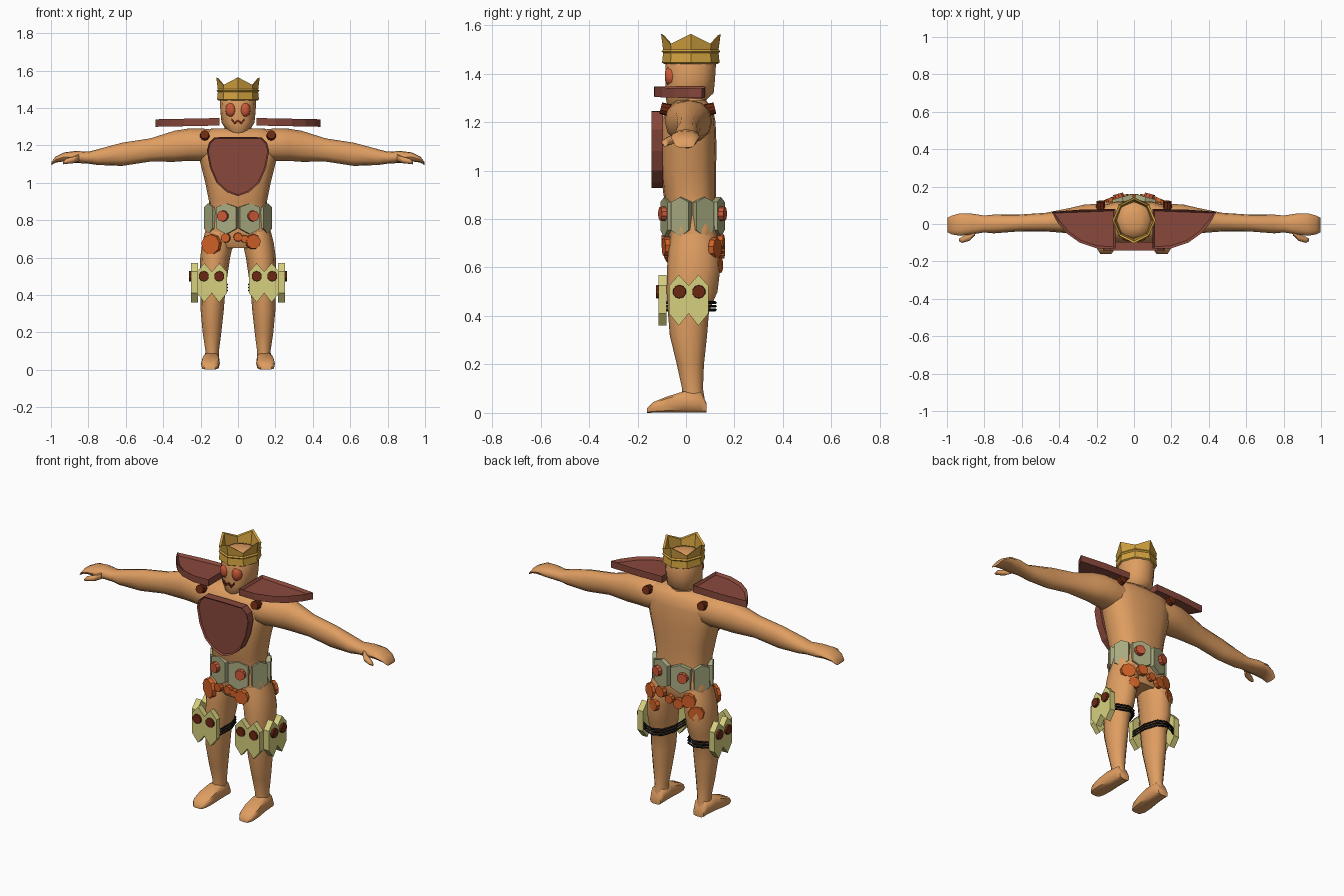
import bpy, bmesh, math
from mathutils import Vector, Matrix

if "Cube" in bpy.data.objects:
    bpy.data.objects.remove(bpy.data.objects["Cube"])

def mat(name, r, g, b):
    m = bpy.data.materials.new(name)
    m.diffuse_color = (r, g, b, 1)
    m.use_nodes = True
    m.node_tree.nodes["Principled BSDF"].inputs["Base Color"].default_value = m.diffuse_color
    return m

SKIN = mat("skin", 0.74, 0.34, 0.12)
PLATE = mat("red_brown_armour", 0.25, 0.065, 0.045)
BELT = mat("grey_green_belt", 0.40, 0.41, 0.22)
KNEE = mat("yellow_green_guard", 0.68, 0.63, 0.21)
GOLD = mat("gold", 0.64, 0.36, 0.05)
ORANGE = mat("orange_disc", 0.64, 0.12, 0.02)
STUD = mat("dark_stud", 0.15, 0.022, 0.006)
RED = mat("red_gem", 0.60, 0.10, 0.04)
BLACK = mat("black_strap", 0.005, 0.005, 0.005)

def finish(name, bm, material, smooth=None):
    bmesh.ops.recalc_face_normals(bm, faces=bm.faces)
    me = bpy.data.meshes.new(name)
    bm.to_mesh(me)
    bm.free()
    me.materials.append(material)
    ob = bpy.data.objects.new(name, me)
    bpy.context.collection.objects.link(ob)
    if smooth:
        bpy.ops.object.select_all(action='DESELECT')
        ob.select_set(True)
        bpy.context.view_layer.objects.active = ob
        bpy.ops.object.shade_smooth_by_angle(angle=math.radians(smooth))
    return ob

def loft(name, rings, u, v, material, n=12, p=1.0, smooth=50):
    """Skin through oval rings (centre, u radius, v radius); p < 1 squares the ovals."""
    u, v = Vector(u), Vector(v)
    bm, loops = bmesh.new(), []
    pw = lambda c: math.copysign(abs(c) ** p, c)
    for c, ru, rv in rings:
        angs = [2 * math.pi * i / n for i in range(n)]
        loops.append([bm.verts.new(Vector(c) + u * ru * pw(math.cos(a)) + v * rv * pw(math.sin(a)))
                      for a in angs])
    for a, b in zip(loops, loops[1:]):
        for i in range(n):
            bm.faces.new((a[i], a[(i + 1) % n], b[(i + 1) % n], b[i]))
    bm.faces.new(loops[0])
    bm.faces.new(loops[-1])
    return finish(name, bm, material, smooth)

def slab(name, outline, depth, material, inset=0):
    """Extrude an outline of 3D points by a depth vector, with an optional sunken top."""
    bm = bmesh.new()
    f = bm.faces.new([bm.verts.new(q) for q in outline])
    ext = bmesh.ops.extrude_face_region(bm, geom=[f])["geom"]
    bmesh.ops.translate(bm, verts=[e for e in ext if isinstance(e, bmesh.types.BMVert)], vec=depth)
    if inset:
        top = [e for e in ext if isinstance(e, bmesh.types.BMFace)]
        bmesh.ops.recalc_face_normals(bm, faces=bm.faces)
        bmesh.ops.inset_region(bm, faces=top, thickness=inset, depth=-inset)
    return finish(name, bm, material)

def disc(name, pos, normal, r, depth, material, n=10):
    bm = bmesh.new()
    rot = Vector(normal).to_track_quat('Z', 'Y').to_matrix().to_4x4()
    bmesh.ops.create_cone(bm, cap_ends=True, segments=n, radius1=r, radius2=r * 0.92, depth=depth,
                          matrix=Matrix.Translation(pos) @ rot)
    return finish(name, bm, material)

def zigzag(name, a, b, low, low_tip, high, high_tip, peaks, depth, material):
    """Upright panel from a to b (x, y) with pointed upper and lower edges."""
    a, b, n = Vector(a), Vector(b), 2 * peaks
    at = lambda i, z: (*a.lerp(b, i / n), z)
    top = [at(i, high_tip if i % 2 else high) for i in range(n + 1)]
    bot = [at(i, low_tip if i % 2 else low) for i in range(n, -1, -1)]
    return slab(name, top + bot, depth, material)

X, Y, Z = (1, 0, 0), (0, 1, 0), (0, 0, 1)

# torso, neck and head
loft("torso", [((0, y, z), rx, ry) for z, y, rx, ry in (
    (.65, .03, .10, .08), (.70, .03, .175, .105), (.76, .03, .175, .105), (.84, .025, .155, .10),
    (.90, .015, .155, .108), (1.0, .01, .175, .114), (1.1, .01, .20, .116), (1.2, .01, .22, .112),
    (1.26, .015, .215, .095), (1.29, .02, .14, .06))], X, Y, SKIN, 16, .75)
loft("neck", [((0, .02, 1.25), .085, .07), ((0, .02, 1.33), .06, .06)], X, Y, SKIN)
loft("head", [((0, y, z), rx, ry) for z, y, rx, ry in (
    (1.255, -.025, .03, .04), (1.28, -.005, .06, .075), (1.32, .014, .088, .10),
    (1.38, .018, .094, .102), (1.46, .02, .098, .105), (1.49, .02, .08, .085),
    (1.505, .02, .04, .045))], X, Y, SKIN, 12, .9)

# eyes and zigzag mouth
for s in (-1, 1):
    loft("eye", [((s * .038, y, 1.39), .03 * k, .042 * k) for y, k in (
        (-.045, .9), (-.06, 1), (-.078, .85), (-.087, .45))], X, Z, RED, 10)
mouth = [(-.034, 1.345), (-.017, 1.325), (0, 1.34), (.017, 1.325), (.034, 1.345)]
slab("mouth", [(x, -.091, z) for x, z in mouth] + [(x, -.091, z - .014) for x, z in mouth[::-1]],
     (0, .009, 0), STUD)

# hollow crown: spikes at front, back and sides
bm, rows = bmesh.new(), []
for r, z, spike in ((.104, 1.44, 0), (.112, 1.445, 0), (.108, 1.485, 0), (.114, 1.492, 0),
                    (.108, 1.50, 0), (.112, 1.522, .042), (.10, 1.518, .04), (.092, 1.46, 0)):
    row = []
    for i in range(8):
        a, sp = math.pi * i / 4, spike * (i % 2 == 0)
        row.append(bm.verts.new(((r + sp * .1) * math.sin(a),
                                 .02 - (r + sp * .1) * 1.06 * math.cos(a), z + sp)))
    rows.append(row)
for a, b in zip(rows, rows[1:]):
    for i in range(8):
        bm.faces.new((a[i], a[(i + 1) % 8], b[(i + 1) % 8], b[i]))
finish("crown", bm, GOLD)

for s in (-1, 1):
    # arm, hand and fingers
    loft("arm", [((s * x, y, z), ry, rz) for x, y, z, ry, rz in (
        (.10, .01, 1.20, .09, .08), (.20, .01, 1.203, .098, .088), (.27, .015, 1.203, .088, .086),
        (.34, .018, 1.195, .068, .083), (.47, .01, 1.175, .05, .062), (.62, .005, 1.152, .045, .062),
        (.75, 0, 1.137, .05, .042), (.80, 0, 1.134, .045, .032), (.87, 0, 1.138, .056, .032),
        (.93, -.003, 1.138, .06, .024), (.975, -.005, 1.124, .05, .016), (.998, -.005, 1.102, .038, .008))],
        Y, Z, SKIN, 12, .9)
    loft("thumb", [((s * x, y, z), .018 * k, .016 * k) for x, y, z, k in (
        (.85, -.04, 1.135, 1.2), (.88, -.07, 1.122, 1.1), (.92, -.085, 1.115, .9),
        (.935, -.085, 1.105, .4))], Y, Z, SKIN, 8)
    # leg and foot
    loft("leg", [((s * x, y, z), rx, ry) for z, x, y, rx, ry in (
        (.76, .095, .03, .075, .09), (.68, .108, .032, .083, .105), (.60, .122, .032, .08, .11),
        (.50, .13, .025, .073, .105), (.42, .134, .01, .066, .085), (.32, .138, .01, .062, .077),
        (.20, .139, .018, .05, .056), (.10, .138, .027, .036, .043), (.04, .14, .03, .04, .05))],
        X, Y, SKIN)
    loft("foot", [((s * x, y, h / 2), w, h / 2) for y, x, w, h in (
        (.085, .14, .034, .04), (.06, .14, .042, .09), (-.01, .143, .045, .09),
        (-.08, .147, .05, .068), (-.135, .15, .046, .045), (-.16, .15, .03, .02))],
        X, Z, SKIN, 10, .6)
    # shoulder plate, dished on top and tilted slightly outward
    outline = [(.10, .08), (.27, .078), (.44, .065), (.41, .01), (.36, -.05), (.29, -.10),
               (.20, -.13), (.10, -.132)]
    slab("shoulder_plate", [(s * x, y, 1.306 - .02 * (x - .1)) for x, y in outline], (0, 0, .04),
         PLATE, .014)
    # shoulder studs, front and back
    for y, d in ((-.085, -1), (.10, 1)):
        disc("shoulder_stud", (s * .178, y, 1.253), (0, d, .25), .026, .04, STUD)
    # knee guards on front and outer side with two studs each
    zigzag("knee_guard_front", (s * .06, -.08), (s * .22, -.08), .41, .36, .525, .57, 2,
           (0, -.034, 0), KNEE)
    zigzag("knee_guard_side", (s * .215, -.07), (s * .215, .092), .41, .36, .525, .57, 2,
           (s * .035, 0, 0), KNEE)
    for k in (0, 1):
        disc("knee_stud", (s * (.10 + .083 * k), -.113, .50), (0, -1, 0), .029, .02, STUD)
        disc("knee_stud", (s * .251, -.027 + .08 * k, .50), (s, 0, 0), .029, .024, STUD)
    # three straps behind each knee
    path = [(.062, -.085), (.058, .02), (.085, .10), (.135, .122), (.19, .10), (.228, .075)]
    for k in range(3):
        cu = bpy.data.curves.new("knee_strap", 'CURVE')
        cu.dimensions, cu.bevel_depth, cu.bevel_resolution = '3D', .006, 0
        sp = cu.splines.new('POLY')
        sp.points.add(len(path) - 1)
        for pt, (x, y) in zip(sp.points, path):
            pt.co = (s * x, y, .425 + .015 * k, 1)
        cu.materials.append(BLACK)
        bpy.context.collection.objects.link(bpy.data.objects.new("knee_strap", cu))

# chest plate
half = [(0, 1.245), (.125, 1.243), (.155, 1.215), (.167, 1.17), (.15, 1.08), (.115, 1.0), (.06, .95)]
shield = half + [(0, .928)] + [(-x, z) for x, z in half[:0:-1]]
slab("chest_plate", [(x, -.095, z) for x, z in shield], (0, -.048, 0), PLATE, .008)

# belt of pointed panels, gems on the front and back ones
for i in range(8):
    t0, t1 = math.pi * i / 4 + .02, math.pi * (i + 1) / 4 - .02
    a, b = [Vector((.16 * math.sin(t), .027 - .108 * math.cos(t))) for t in (t0, t1)]
    mid, nrm = (a + b) / 2, Vector((b.y - a.y, a.x - b.x)).normalized()
    out = Vector((nrm.x, nrm.y, 0))
    zigzag("belt_panel", a, b, .755, .725, .87, .89, 1, out * .026, BELT)
    if i in (0, 3, 4, 7):
        disc("belt_gem", Vector((mid.x * 1.3, mid.y, .822)) + out * .03, out, .031, .026, RED)

# hanging discs around the hips: x, z, radius, side
for x, z, r, d in ((-.14, .67, .058, -1), (.08, .685, .042, -1), (-.065, .705, .026, -1),
                   (0, .71, .025, -1), (.035, .70, .022, -1),
                   (.14, .68, .045, 1), (.11, .61, .036, 1), (.06, .705, .034, 1), (0, .68, .026, 1),
                   (-.055, .665, .032, 1), (-.11, .69, .042, 1), (-.145, .62, .046, 1)):
    y = .112 * math.sqrt(1 - (x / .21) ** 2)
    normal = Vector((x / .21 ** 2, d * y / .112 ** 2, 0)).normalized()
    disc("hip_disc", Vector((x, .03 + d * y, z)) + normal * .008, normal, r, .022, ORANGE, 9)
